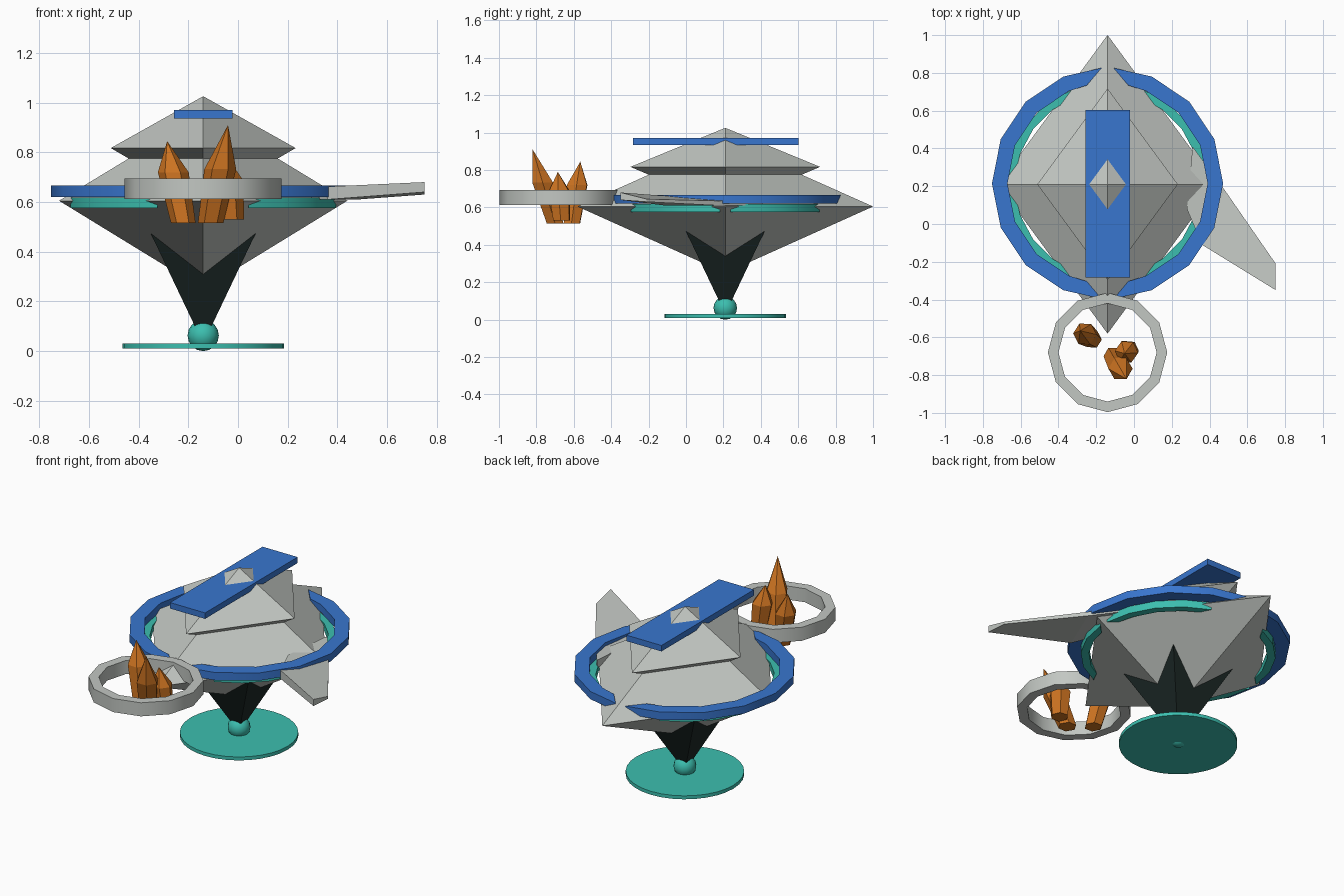
import bpy
import bmesh
from math import cos, sin, pi, radians
from mathutils import Vector

if "Cube" in bpy.data.objects:
    bpy.data.objects.remove(bpy.data.objects["Cube"], do_unlink=True)

CX, CY = -0.14, 0.21    # axis of the ship


def material(name, rgb):
    m = bpy.data.materials.new(name)
    m.use_nodes = True
    m.diffuse_color = (*rgb, 1)
    node = next(n for n in m.node_tree.nodes if n.type == 'BSDF_PRINCIPLED')
    node.inputs["Base Color"].default_value = (*rgb, 1)
    return m


GREY = material("pale grey", (0.54, 0.57, 0.54))
BLUE = material("blue", (0.04, 0.18, 0.62))
TEAL = material("teal", (0.045, 0.52, 0.43))
ORANGE = material("amber", (0.6, 0.17, 0.015))
BLACK = material("dark slate", (0.012, 0.022, 0.02))


def finish(bm, name, mat, smooth=None):
    bmesh.ops.recalc_face_normals(bm, faces=bm.faces)
    mesh = bpy.data.meshes.new(name)
    bm.to_mesh(mesh)
    bm.free()
    obj = bpy.data.objects.new(name, mesh)
    bpy.context.collection.objects.link(obj)
    mesh.materials.append(mat)
    if smooth:
        bpy.ops.object.select_all(action='DESELECT')
        obj.select_set(True)
        bpy.context.view_layer.objects.active = obj
        bpy.ops.object.shade_smooth_by_angle(angle=radians(smooth))
    return obj


def loft(name, mat, sections, closed=False, smooth=None):
    """Skin equal-sized loops of points; close as a loop or cap both ends."""
    bm = bmesh.new()
    loops = [[bm.verts.new(p) for p in s] for s in sections]
    n = len(loops[0])
    pairs = list(zip(loops, loops[1:]))
    if closed:
        pairs.append((loops[-1], loops[0]))
    else:
        bm.faces.new(loops[0])
        bm.faces.new(loops[-1])
    for a, b in pairs:
        for i in range(n):
            j = (i + 1) % n
            bm.faces.new((a[i], a[j], b[j], b[i]))
    bmesh.ops.remove_doubles(bm, verts=bm.verts, dist=0.0005)
    return finish(bm, name, mat, smooth)


def polygon(cx, cy, z, rx, ry, sides, turn=0):
    angles = [turn + 2 * pi * i / sides for i in range(sides)]
    return [(cx + rx * cos(a), cy + ry * sin(a), z) for a in angles]


def band(name, mat, centre, radii, heights, angles, slant=0, closed=False):
    """Rectangular-section ring or arc; slant shortens the inner edge."""
    (inner, outer), (low, high) = radii, heights
    sections = []
    for k, deg in enumerate(angles):
        shift = slant if k == 0 else -slant if k == len(angles) - 1 else 0
        corners = ((inner, low, shift), (outer, low, 0),
                   (outer, high, 0), (inner, high, shift))
        sections.append([(centre[0] + r * cos(radians(deg + s)),
                          centre[1] + r * sin(radians(deg + s)), z)
                         for r, z, s in corners])
    return loft(name, mat, sections, closed, 35)


# Tiered four-sided hull
profile = [(0.001, 0.25), (0.58, 0.605), (0.3, 0.775), (0.372, 0.817), (0.001, 1.025)]
loft("hull", GREY, [polygon(CX, CY, z, r, r * 1.363, 4) for r, z in profile])

# Inverted dark pyramid whose corners rise as points against the hull
half = 0.476 * 2 ** 0.5
loft("pedestal", BLACK, [polygon(CX, CY, z, half * (z - 0.03), half * (z - 0.03), 4, pi / 4)
                         for z in (0.05, 0.51)])

# Ball and base disc
bm = bmesh.new()
bmesh.ops.create_uvsphere(bm, u_segments=16, v_segments=8, radius=0.063)
bmesh.ops.translate(bm, verts=bm.verts, vec=(CX, CY, 0.063))
finish(bm, "base_ball", TEAL, 50)
loft("base_disc", TEAL, [polygon(CX, CY, z, 0.325, 0.325, 32) for z in (0.01, 0.031)], smooth=35)

# Two blue half rings with gaps at front and back
for side, start in (("right", 90), ("left", 270)):
    angles = [start + 3] + [start + 22.5 * i for i in range(1, 8)] + [start + 177]
    band(side + "_half_ring", BLUE, (CX, CY + 0.005), (0.53, 0.612),
         (0.62, 0.667), angles, 9)

# Four teal arcs beneath the half rings
for q in range(4):
    ends = (3, 70) if q % 2 == 0 else (20, 87)
    step = (ends[1] - ends[0]) / 4
    band("under_arc_%d" % (q + 1), TEAL, (CX, CY), (0.49, 0.535), (0.575, 0.619),
         [q * 90 + ends[0] + step * i for i in range(5)], 6)

# Long blue plank pierced by the hull peak
bm = bmesh.new()
bmesh.ops.create_cube(bm, size=1)
bmesh.ops.scale(bm, verts=bm.verts, vec=(0.235, 0.885, 0.036))
bmesh.ops.translate(bm, verts=bm.verts, vec=(CX, 0.16, 0.953))
finish(bm, "top_plank", BLUE)

# Grey ring at the front
band("front_ring", GREY, (CX, -0.68), (0.26, 0.316), (0.612, 0.694),
     [30 * i for i in range(12)], closed=True)

# Swept side fin: rear edge and front edge at root, middle and tip
fin = [((0.31, 0.41, 0.61, 0.655), (0.28, 0.08, 0.61, 0.66)),
       ((0.48, 0.18, 0.61, 0.635), (0.36, -0.11, 0.61, 0.662)),
       ((0.75, -0.21, 0.63, 0.645), (0.75, -0.35, 0.64, 0.68))]
loft("side_fin", GREY, [[(a[0], a[1], a[2]), (b[0], b[1], b[2]),
                         (b[0], b[1], b[3]), (a[0], a[1], a[3])] for a, b in fin])

# Leaning crystals inside the front ring: base, tip, width, shoulder fraction
crystals = [((-0.11, -0.70, 0.515), (-0.04, -0.82, 0.91), 0.064, 0.55),
            ((-0.22, -0.61, 0.515), (-0.285, -0.565, 0.845), 0.062, 0.62),
            ((-0.025, -0.665, 0.53), (-0.05, -0.685, 0.79), 0.062, 0.6)]
for k, (base, tip, r, f) in enumerate(crystals):
    foot, peak = Vector(base), Vector(tip)
    mid = foot.lerp(peak, f)
    loft("crystal_%d" % (k + 1), ORANGE,
         [polygon(*foot, r * 0.8, r * 0.8, 6, k),
          polygon(*mid, r, r, 6, k),
          polygon(*peak, 0.0002, 0.0002, 6, k)])
